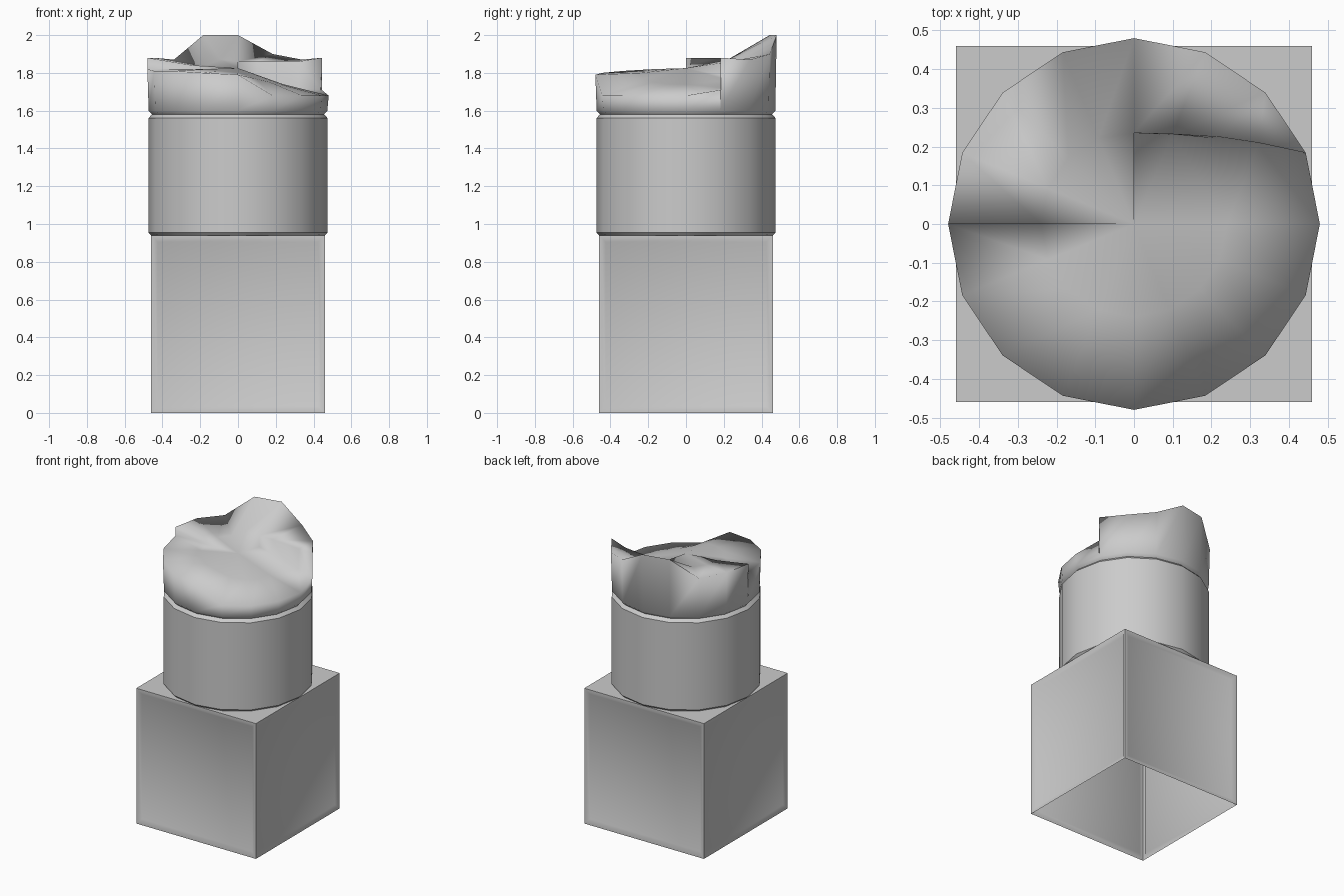
import bpy, bmesh, math
from mathutils import Vector

if "Cube" in bpy.data.objects:
    bpy.data.objects.remove(bpy.data.objects["Cube"])


def finish(bm, name, angle=None):
    mesh = bpy.data.meshes.new(name)
    bm.to_mesh(mesh)
    bm.free()
    ob = bpy.data.objects.new(name, mesh)
    bpy.context.collection.objects.link(ob)
    if angle:
        bpy.ops.object.select_all(action='DESELECT')
        ob.select_set(True)
        bpy.context.view_layer.objects.active = ob
        bpy.ops.object.shade_smooth_by_angle(angle=math.radians(angle))
    return ob


def polar(r, deg, z):
    a = math.radians(deg)
    return Vector((r * math.cos(a), r * math.sin(a), z))


# Square pedestal: open underneath, shallow framed panel on each side
bm = bmesh.new()
bmesh.ops.create_cube(bm, size=1)
for v in bm.verts:
    v.co = Vector((v.co.x * 0.92, v.co.y * 0.92, (v.co.z + 0.5) * 0.94))
bm.normal_update()
bottom = [f for f in bm.faces if f.normal.z < -0.5]
bmesh.ops.delete(bm, geom=bottom, context='FACES_ONLY')
sides = [f for f in bm.faces if abs(f.normal.z) < 0.5]
bmesh.ops.inset_individual(bm, faces=sides, thickness=0.02, depth=0)
bmesh.ops.inset_individual(bm, faces=sides, thickness=0.03, depth=-0.012)
finish(bm, "pedestal", 40)

# Sixteen-sided column shaft with a pinched foot and a groove near the top
bm = bmesh.new()
profile = [(0.455, 0.935), (0.475, 0.955), (0.475, 1.56), (0.455, 1.58)]
rings = [[bm.verts.new(polar(r, i * 22.5, z)) for i in range(16)] for r, z in profile]
for lo, hi in zip(rings, rings[1:]):
    for i in range(16):
        j = (i + 1) % 16
        bm.faces.new((lo[i], lo[j], hi[j], hi[i]))
finish(bm, "column_shaft", 35)

# Broken cap: rim heights per corner; the high and low parts part at two steps
high_rim = [1.88, 1.87, 1.90, 2.0, 2.0, 1.87, 1.88, 1.88]          # 22.5 to 180 deg
low_rim = [1.82, 1.81, 1.81, 1.80, 1.79, 1.68, 1.68, 1.68, 1.68, 1.71]  # 180 to 382.5
high_mid = [(0.32, 0.21, 1.86), (0.22, 0.225, 1.86), (0.1, 0.232, 1.86), (0, 0.235, 1.86)]
high_mid += [tuple(polar(0.24, a, z)) for a, z in ((112.5, 1.87), (135, 1.84), (157.5, 1.84), (180, 1.84))]
low_mid_z = [1.82, 1.82, 1.82, 1.81, 1.80, 1.77, 1.75, 1.74, 1.74]

bm = bmesh.new()
new = lambda p: bm.verts.new(p)
foot = [new(polar(0.455, i * 22.5, 1.58)) for i in range(16)]
lip = [new(polar(0.473, i * 22.5, 1.60)) for i in range(16)]
high = [new(polar(0.48, 22.5 * (i + 1), z)) for i, z in enumerate(high_rim)]
low = [new(polar(0.48, 180 + 22.5 * i, z)) for i, z in enumerate(low_rim)]
hmid = [new(p) for p in high_mid]
lmid = [new(polar(0.24, 180 + 22.5 * i, z)) for i, z in enumerate(low_mid_z)]
centre = new((0, 0, 1.825))

# Outer wall of the cap
for i in range(16):
    j = (i + 1) % 16
    bm.faces.new((foot[i], foot[j], lip[j], lip[i]))
for i in range(7):
    bm.faces.new((lip[i + 1], lip[i + 2], high[i + 1], high[i]))
for i in range(9):
    a, b = (8 + i) % 16, (9 + i) % 16
    bm.faces.new((lip[a], lip[b], low[i + 1], low[i]))

# High part of the top, at the back and left
for i in range(7):
    bm.faces.new((high[i], high[i + 1], hmid[i + 1], hmid[i]))
for i in range(3, 7):
    bm.faces.new((hmid[i], hmid[i + 1], centre))

# Low part of the top, running in under the step
for i in range(8):
    bm.faces.new((low[i], low[i + 1], lmid[i + 1], lmid[i]))
    bm.faces.new((lmid[i], lmid[i + 1], centre))
under = [new((x, y, z)) for x, y, z in
         ((0.32, 0.205, 1.72), (0.22, 0.22, 1.74), (0.1, 0.23, 1.76), (0.0, 0.235, 1.78))]
bm.faces.new((low[8], low[9], under[0], lmid[8]))
for a, b in zip(under[:2], under[1:3]):
    bm.faces.new((lmid[8], a, b))
bm.faces.new((lmid[8], under[2], centre))
bm.faces.new((under[2], under[3], centre))

# Step faces between the two parts
bm.faces.new((low[9], high[0], hmid[0], under[0]))
for i in range(3):
    bm.faces.new((under[i], hmid[i], hmid[i + 1], under[i + 1]))
bm.faces.new((under[3], hmid[3], centre))
bm.faces.new((low[0], lmid[0], hmid[7], high[7]))
bm.faces.new((lmid[0], centre, hmid[7]))
finish(bm, "broken_column_top", 100)
